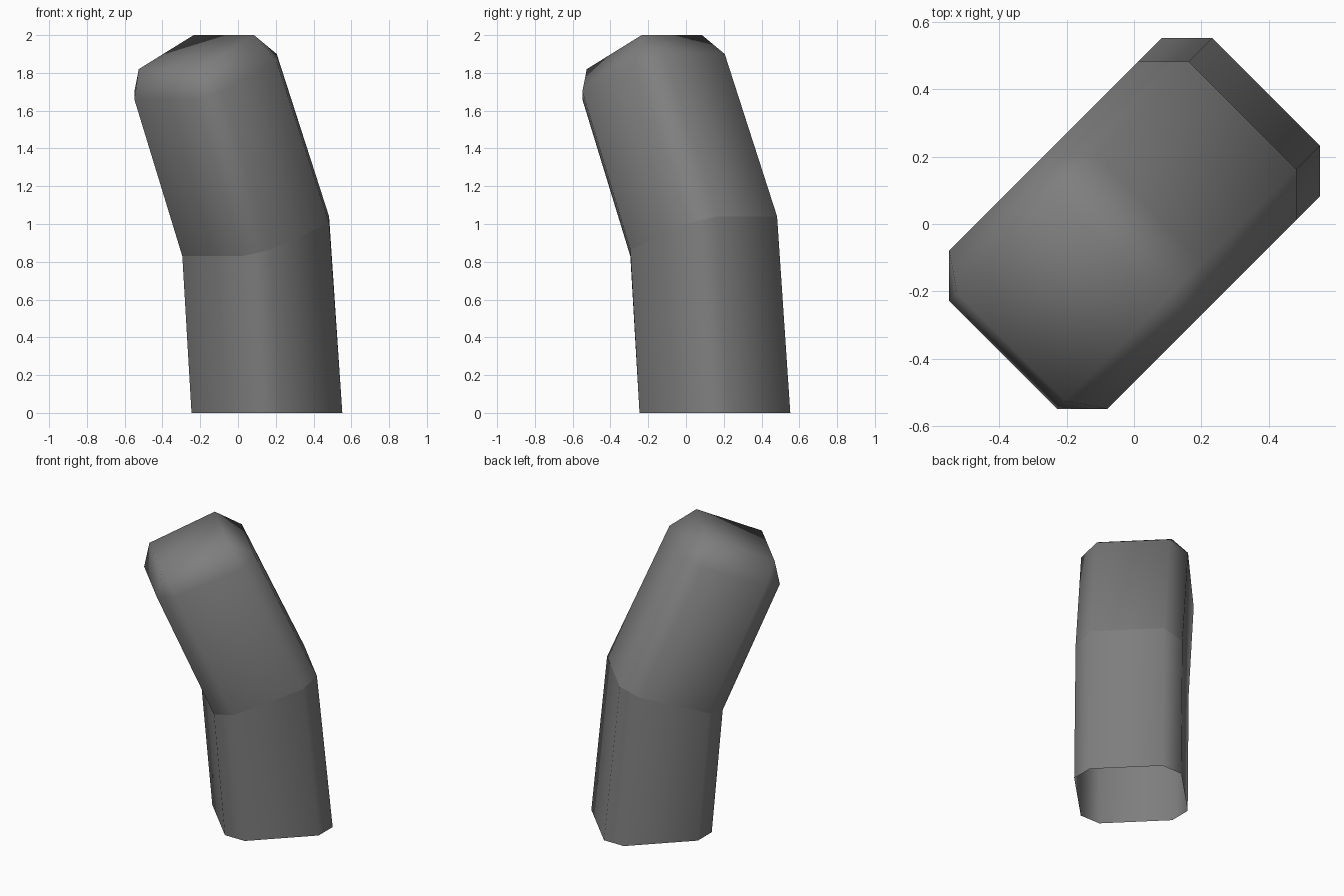
import bpy, bmesh, math
from mathutils import Matrix, Vector

cube = bpy.data.objects.get("Cube")
if cube:
    bpy.data.objects.remove(cube, do_unlink=True)

HALF, CHAMFER = 0.332, 0.106
FLAT = HALF - CHAMFER


def make_material(name, color):
    mat = bpy.data.materials.new(name)
    mat.use_nodes = True
    mat.diffuse_color = color
    mat.node_tree.nodes["Principled BSDF"].inputs["Base Color"].default_value = color
    return mat


def section(bm, inner, outer):
    """Chamfered rectangle through an inner and an outer (x, z) point."""
    a, b = Vector((inner[0], 0, inner[1])), Vector((outer[0], 0, outer[1]))
    t = CHAMFER / (b.x - a.x)
    layout = [(0, -FLAT), (t, -HALF), (1 - t, -HALF), (1, -FLAT),
              (1, FLAT), (1 - t, HALF), (t, HALF), (0, FLAT)]
    return [bm.verts.new(a.lerp(b, f) + Vector((0, y, 0))) for f, y in layout]


def bridge(bm, low, high):
    for i in range(8):
        j = (i + 1) % 8
        bm.faces.new((low[i], low[j], high[j], high[i]))


bm = bmesh.new()

# Two straight segments meeting at the bend, open at the base
base = section(bm, (-0.122, 0), (0.555, 0))
bend = section(bm, (-0.191, 0.83), (0.456, 1.04))
tip = section(bm, (-0.55, 1.66), (0.064, 1.90))
bridge(bm, base, bend)
bridge(bm, bend, tip)

# Chamfered tip: flat cap, four sloped sides and corner triangles
cap = [bm.verts.new(p) for p in ((-0.517, -FLAT, 1.82), (-0.106, -FLAT, 2),
                                 (-0.106, FLAT, 2), (-0.517, FLAT, 1.82))]
bm.faces.new(cap)
for k in range(4):
    i = 2 * k
    bm.faces.new((tip[i], tip[i + 1], cap[k]))
    bm.faces.new((tip[i + 1], tip[(i + 2) % 8], cap[(k + 1) % 4], cap[k]))

bmesh.ops.recalc_face_normals(bm, faces=bm.faces[:])
for face in bm.faces:
    face.smooth = True

# Crisp crease around the bend
for i in range(8):
    bm.edges.get((bend[i], bend[(i + 1) % 8])).smooth = False

# Lean the bend diagonally toward the front right
bm.transform(Matrix.Rotation(math.radians(45), 4, "Z"))
mesh = bpy.data.meshes.new("bent_finger")
bm.to_mesh(mesh)
bm.free()
mesh.materials.append(make_material("mid grey", (0.21, 0.21, 0.21, 1)))
bpy.context.collection.objects.link(bpy.data.objects.new("bent_finger", mesh))
